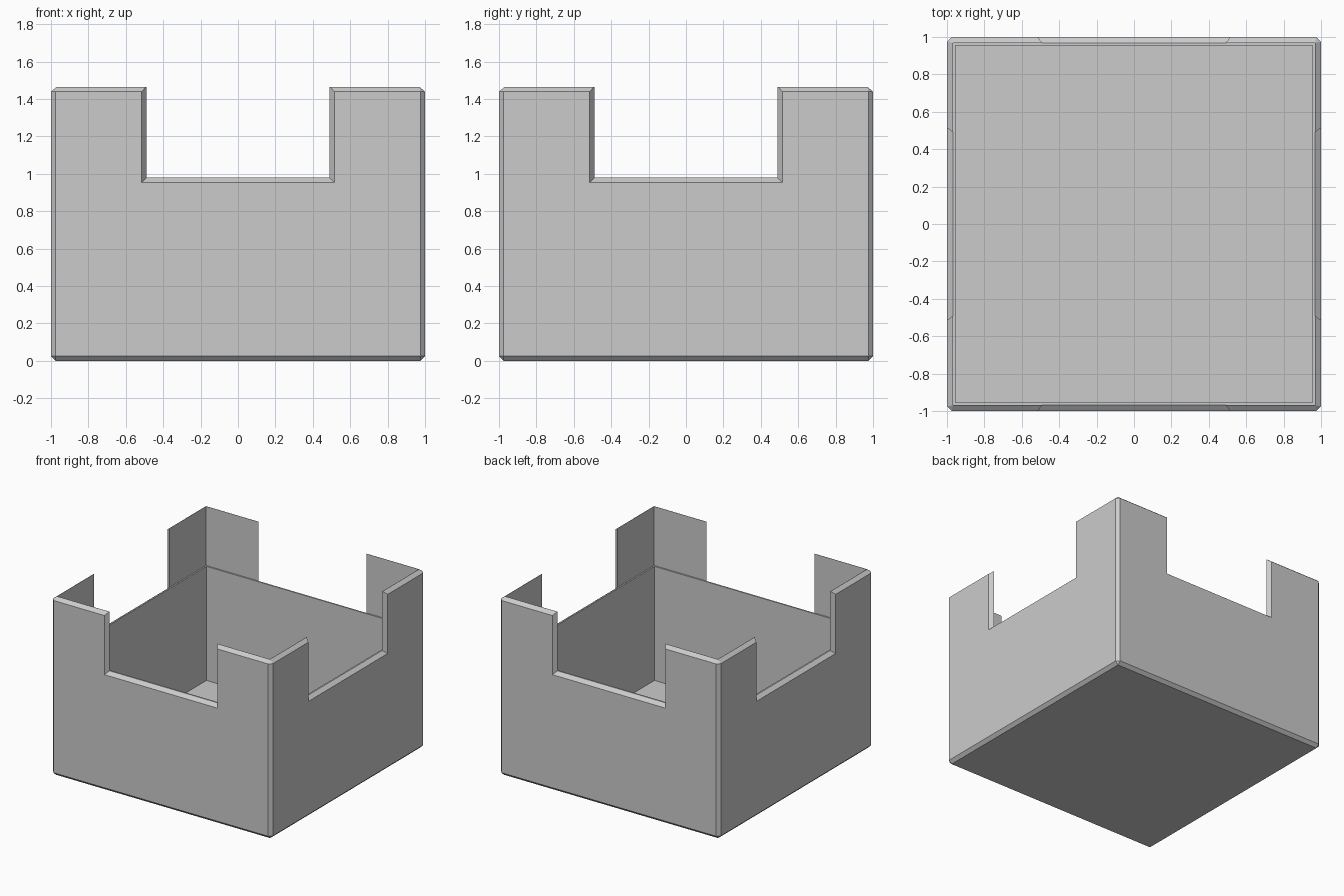
import bpy
import bmesh
from math import pi
from mathutils import Matrix

if "Cube" in bpy.data.objects:
    bpy.data.objects.remove(bpy.data.objects["Cube"])

TOP, SILL, BEVEL = 1.465, 0.979, 0.025
INNER, LIP, FLOOR = 0.955, 0.967, 0.042

grey = bpy.data.materials.new("plain grey")
grey.use_nodes = True
grey.diffuse_color = (0.6, 0.6, 0.6, 1)
grey.node_tree.nodes["Principled BSDF"].inputs["Base Color"].default_value = (0.6, 0.6, 0.6, 1)


def ring(x, y, z):
    return [(sx * x, sy * y, z) for sx in (-1, 1) for sy in (-1, 1)]


def hull(name, points):
    """Convex solid through the points, with flat faces merged."""
    bm = bmesh.new()
    for p in points:
        bm.verts.new(p)
    bmesh.ops.convex_hull(bm, input=bm.verts[:])
    bmesh.ops.dissolve_limit(bm, angle_limit=0.01, verts=bm.verts[:], edges=bm.edges[:])
    bmesh.ops.recalc_face_normals(bm, faces=bm.faces[:])
    mesh = bpy.data.meshes.new(name)
    bm.to_mesh(mesh)
    bm.free()
    mesh.materials.append(grey)
    obj = bpy.data.objects.new(name, mesh)
    bpy.context.collection.objects.link(obj)
    return obj


def carve(target, cutter):
    cutter.hide_render = True
    mod = target.modifiers.new("carve", 'BOOLEAN')
    mod.operation = 'DIFFERENCE'
    mod.solver = 'EXACT'
    mod.object = cutter
    bpy.context.view_layer.objects.active = target
    bpy.ops.object.modifier_apply(modifier=mod.name)
    bpy.data.objects.remove(cutter)


# Chamfered outer block
side = 1 - BEVEL
block = ring(side, side, 0) + ring(LIP + 0.002, LIP + 0.002, TOP)
for z in (BEVEL, TOP - BEVEL):
    block += ring(1, side, z) + ring(side, 1, z)
box = hull("open_box", block)

# Hollow: thicker lower walls, thin corner uprights above the sill
carve(box, hull("lower_cavity", ring(INNER, INNER, FLOOR) + ring(INNER, INNER, TOP + 1)))
carve(box, hull("upper_cavity", ring(LIP, LIP, SILL) + ring(LIP, LIP, TOP + 1)))

# Wide notch with sloping edges in each wall
for quarter in range(4):
    points = []
    for step in (-1, 2):
        half, sill = 0.49 + BEVEL * step, SILL - BEVEL * step
        y = -LIP - (1 - LIP) * step
        points += [(s * half, y, z) for s in (-1, 1) for z in (sill, TOP + 1)]
    notch = hull("notch", points)
    notch.data.transform(Matrix.Rotation(quarter * pi / 2, 4, 'Z'))
    carve(box, notch)
